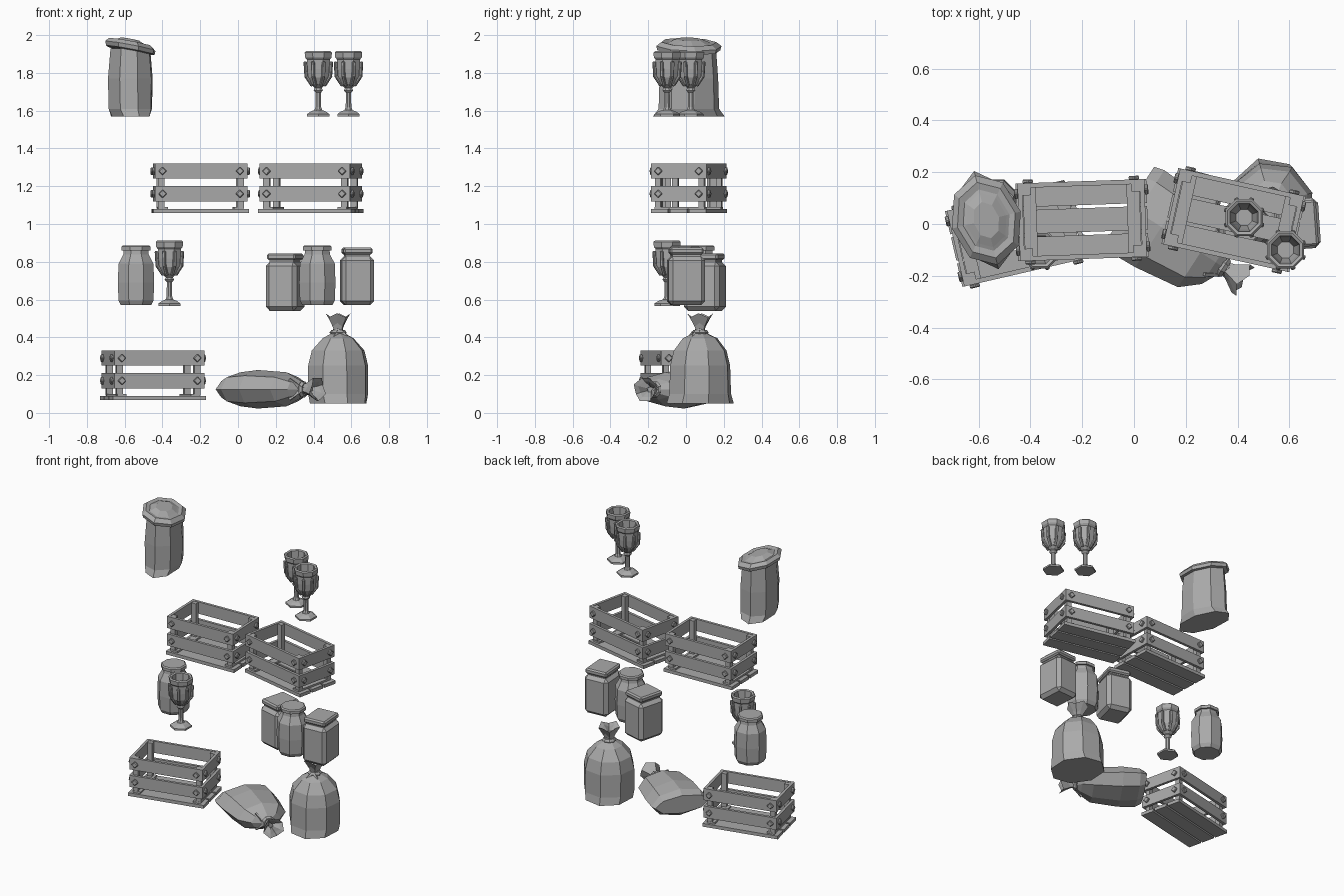
import bpy, bmesh
from math import sin, cos, pi, radians
from mathutils import Matrix, Vector

cube = bpy.data.objects.get("Cube")
if cube:
    bpy.data.objects.remove(cube, do_unlink=True)

grey = bpy.data.materials.new("plain grey")
grey.use_nodes = True
tone = (0.4, 0.4, 0.4, 1)
grey.diffuse_color = tone
grey.node_tree.nodes["Principled BSDF"].inputs["Base Color"].default_value = tone


def place(x, y, z, turn=0):
    return Matrix.Translation((x, y, z)) @ Matrix.Rotation(radians(turn), 4, 'Z')


def finish(name, bm, matrix):
    bmesh.ops.recalc_face_normals(bm, faces=bm.faces)
    mesh = bpy.data.meshes.new(name)
    bm.to_mesh(mesh)
    bm.free()
    mesh.materials.append(grey)
    obj = bpy.data.objects.new(name, mesh)
    obj.matrix_world = matrix
    bpy.context.collection.objects.link(obj)
    return obj


def loft(bm, rings, sides=8, phase=0.0, jag=0.0):
    """Skin a stack of (rx, ry, z) rings and cap both ends."""
    loops = []
    for rx, ry, z in rings:
        loops.append([bm.verts.new((rx * cos(a), ry * sin(a), z + jag * (i % 2)))
                      for i in range(sides)
                      for a in [2 * pi * (i + phase) / sides]])
    for low, high in zip(loops, loops[1:]):
        for i in range(sides):
            j = (i + 1) % sides
            bm.faces.new((low[i], low[j], high[j], high[i]))
    bm.faces.new(loops[0][::-1])
    bm.faces.new(loops[-1])
    return [v for loop in loops for v in loop]


def turned(bm, profile, sides=8, phase=0.5):
    return loft(bm, [(r, r, z) for r, z in profile], sides, phase)


def box(bm, centre, size, rot=Matrix(), bevel=0):
    m = Matrix.Translation(centre) @ rot @ Matrix.Diagonal((*size, 1))
    verts = bmesh.ops.create_cube(bm, size=1, matrix=m)["verts"]
    if bevel:
        edges = list({e for v in verts for e in v.link_edges})
        bmesh.ops.bevel(bm, geom=edges, offset=bevel, segments=1, affect='EDGES')


# Slatted crate: floor planks, corner posts, side slats and diamond bolts
def crate(name, matrix):
    bm = bmesh.new()
    long, deep, thick = 0.49, 0.3, 0.018
    for k in (-1, 0, 1):
        box(bm, (0, k * 0.104, 0.011), (0.505, 0.092, 0.022))
    for sx in (-1, 1):
        box(bm, (sx * 0.2, 0, 0.028), (0.05, deep - 0.03, 0.012))
        for sy in (-1, 1):
            box(bm, (sx * (long / 2 - 0.034), sy * (deep / 2 - 0.032), 0.143),
                (0.034, 0.03, 0.235))
    for z in (0.103, 0.223):
        for s in (-1, 1):
            box(bm, (0, s * (deep - thick) / 2, z), (long, thick, 0.08))
            box(bm, (s * (long - thick) / 2, 0, z), (thick, deep - 2 * thick, 0.08))
            for t in (-1, 1):
                box(bm, (t * 0.205, s * (deep / 2 + 0.006), z), (0.032, 0.016, 0.032),
                    Matrix.Rotation(pi / 4, 4, 'Y'), 0.004)
                box(bm, (s * (long / 2 + 0.006), t * 0.11, z), (0.016, 0.032, 0.032),
                    Matrix.Rotation(pi / 4, 4, 'X'), 0.004)
    finish(name, bm, matrix)


# Goblet: six-sided foot, slim stem, open bowl held by leaf-like claws
def goblet(name, matrix):
    bm = bmesh.new()
    turned(bm, [(0.068, 0), (0.068, 0.012), (0.045, 0.026), (0.02, 0.034)], 6)
    turned(bm, [(0.024, 0.03), (0.016, 0.05), (0.015, 0.125), (0.027, 0.138),
                (0.02, 0.15), (0.045, 0.172), (0.062, 0.205), (0.066, 0.25),
                (0.066, 0.3), (0.076, 0.312), (0.078, 0.338), (0.07, 0.345),
                (0.058, 0.34), (0.05, 0.26), (0.034, 0.2)])
    for i in range(8):
        spin = Matrix.Rotation(2 * pi * (i + 0.5) / 8, 4, 'Z')
        for r, z, tilt, length in ((0.054, 0.19, 35, 0.07), (0.072, 0.25, 4, 0.08)):
            box(bm, spin @ Vector((r, 0, z)), (0.016, 0.018, length),
                spin @ Matrix.Rotation(radians(tilt), 4, 'Y'), 0.004)
    finish(name, bm, matrix)


# Octagonal jar with a round lid
def round_jar(name, matrix):
    bm = bmesh.new()
    turned(bm, [(0.086, 0), (0.1, 0.025), (0.104, 0.12), (0.1, 0.22), (0.073, 0.268),
                (0.07, 0.29), (0.082, 0.291), (0.082, 0.31), (0.074, 0.317)])
    finish(name, bm, matrix)


# Square jar with a bevelled body, neck and square lid
def square_jar(name, matrix):
    bm = bmesh.new()
    box(bm, (0, 0, 0.13), (0.172, 0.195, 0.26), bevel=0.022)
    box(bm, (0, 0, 0.262), (0.13, 0.15, 0.03))
    box(bm, (0, 0, 0.287), (0.155, 0.178, 0.036), bevel=0.009)
    finish(name, bm, matrix)


# Tied sack: faceted body, cord, gathered mouth and two cord tails
def tied_sack(name, matrix, body, neck):
    bm = bmesh.new()
    loft(bm, body)
    turned(bm, [(0.036, neck - 0.014), (0.046, neck), (0.036, neck + 0.014)])
    loft(bm, [(0.026, 0.026, neck), (0.036, 0.036, neck + 0.03), (0.066, 0.07, neck + 0.08),
              (0.045, 0.05, neck + 0.065), (0.015, 0.015, neck + 0.03)], 8, 0.5, 0.022)
    for s in (-1, 1):
        box(bm, (s * 0.03, -0.048, neck - 0.025), (0.022, 0.012, 0.07),
            Matrix.Rotation(radians(-40 * s), 4, 'Y') @ Matrix.Rotation(radians(-25), 4, 'X'))
    finish(name, bm, matrix)


# Open sack: leaning body, rolled rim and heaped contents
def open_sack(name, matrix):
    bm = bmesh.new()
    loft(bm, [(0.1, 0.195, 0), (0.118, 0.165, 0.04), (0.122, 0.16, 0.2), (0.108, 0.148, 0.36)])
    top = loft(bm, [(0.108, 0.148, 0.345), (0.132, 0.172, 0.35), (0.137, 0.178, 0.372),
                    (0.115, 0.15, 0.393), (0.092, 0.122, 0.388), (0.08, 0.108, 0.393),
                    (0.05, 0.072, 0.408)])
    for v in top:
        v.co.z -= 0.2 * v.co.x
    finish(name, bm, matrix)


# Crates on the bottom and third levels
crate("upper_left_crate", place(-0.2, 0.015, 1.057, 2))
crate("upper_right_crate", place(0.385, 0.015, 1.057, -12.5))
crate("lower_crate", place(-0.45, -0.04, 0.067, 13))

# Goblets
goblet("top_left_goblet", place(0.425, 0.025, 1.57))
goblet("top_right_goblet", place(0.585, -0.1, 1.57))
goblet("middle_goblet", place(-0.363, -0.1, 0.567))

# Jars
round_jar("left_round_jar", place(-0.54, 0.075, 0.57))
round_jar("right_round_jar", place(0.42, -0.005, 0.57))
square_jar("rear_square_jar", place(0.25, 0.1, 0.54, -15))
square_jar("side_square_jar", place(0.63, 0.0, 0.57, 4))

# Sacks
open_sack("open_sack", place(-0.57, 0.015, 1.57, 14))
tied_sack("standing_sack", place(0.53, 0.075, 0.05, 16),
          [(0.155, 0.185, 0), (0.165, 0.17, 0.05), (0.165, 0.165, 0.2), (0.145, 0.145, 0.28),
           (0.085, 0.095, 0.345), (0.03, 0.03, 0.375), (0.026, 0.026, 0.4)], 0.375)
tied_sack("lying_sack", place(-0.02, 0.07, 0.125, -33) @ Matrix.Rotation(pi / 2, 4, 'Y'),
          [(0.06, 0.18, 0), (0.09, 0.19, 0.04), (0.102, 0.185, 0.15), (0.09, 0.16, 0.33),
           (0.055, 0.1, 0.4), (0.03, 0.03, 0.435), (0.026, 0.026, 0.46)], 0.435)
